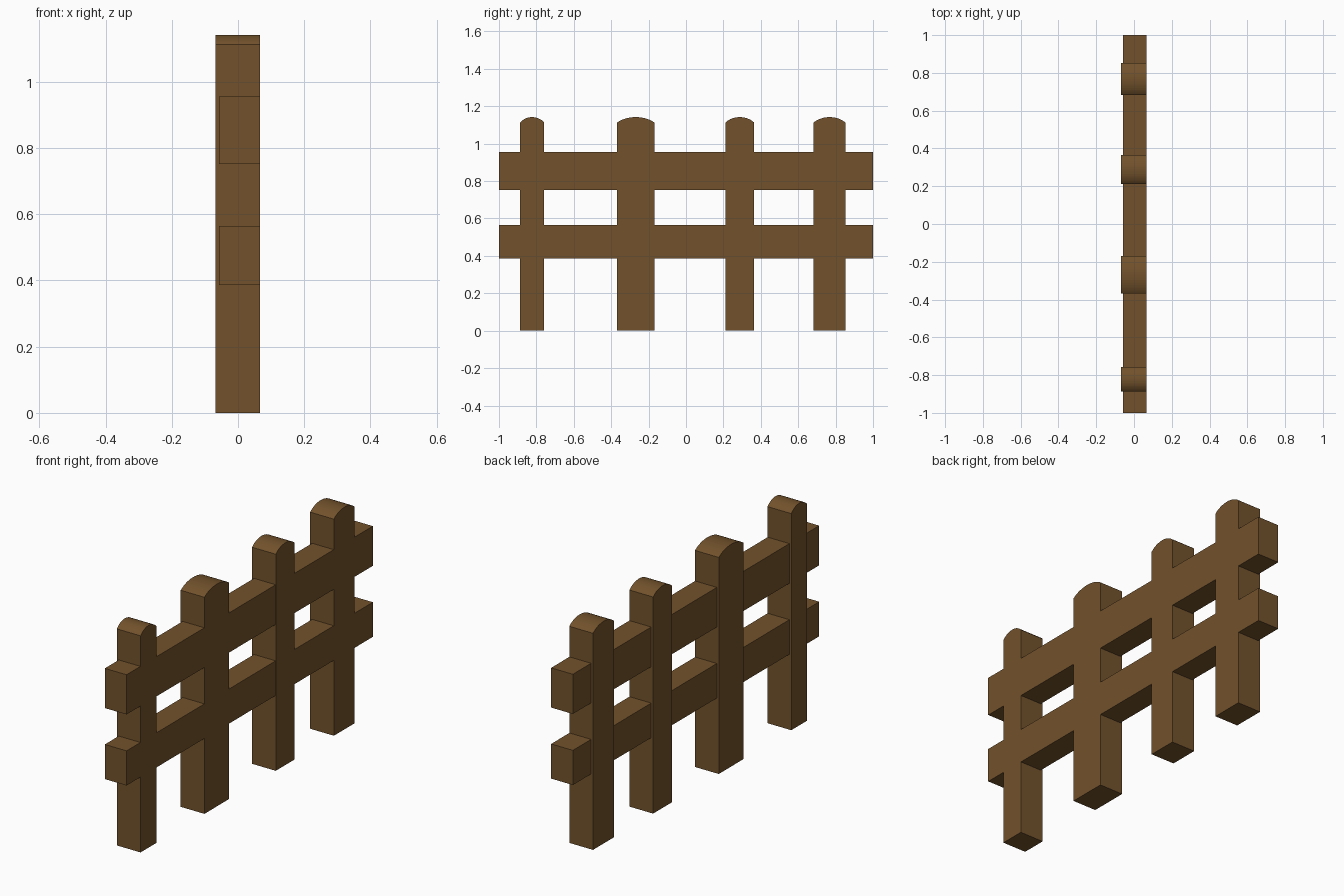
import bpy, bmesh, math

if "Cube" in bpy.data.objects:
    bpy.data.objects.remove(bpy.data.objects["Cube"])

wood = bpy.data.materials.new("brown_wood")
wood.diffuse_color = (0.17, 0.085, 0.025, 1)
wood.use_nodes = True
wood.node_tree.nodes["Principled BSDF"].inputs["Base Color"].default_value = wood.diffuse_color


def extrude_x(name, profile, x0, x1):
    """Solid from a (y, z) outline, extruded from x0 to x1."""
    bm = bmesh.new()
    face = bm.faces.new([bm.verts.new((x0, y, z)) for y, z in profile])
    ext = bmesh.ops.extrude_face_region(bm, geom=[face])
    verts = [v for v in ext["geom"] if isinstance(v, bmesh.types.BMVert)]
    bmesh.ops.translate(bm, verts=verts, vec=(x1 - x0, 0, 0))
    bmesh.ops.recalc_face_normals(bm, faces=bm.faces)
    mesh = bpy.data.meshes.new(name)
    bm.to_mesh(mesh)
    bm.free()
    mesh.materials.append(wood)
    obj = bpy.data.objects.new(name, mesh)
    bpy.context.collection.objects.link(obj)
    return obj


def post_profile(y0, y1, shoulder=1.113, top=1.142, half_angle=math.radians(50), steps=16):
    """Straight sides with a shallow arched top."""
    mid, half = (y0 + y1) / 2, (y1 - y0) / 2
    pts = [(y0, 0), (y1, 0)]
    for i in range(steps + 1):
        a = half_angle * (1 - 2 * i / steps)
        rise = (math.cos(a) - math.cos(half_angle)) / (1 - math.cos(half_angle))
        pts.append((mid + half * math.sin(a) / math.sin(half_angle),
                    shoulder + (top - shoulder) * rise))
    return pts


# Four posts of uneven width
posts = [(-0.887, -0.758), (-0.368, -0.169), (0.211, 0.364), (0.683, 0.852)]
for i, (y0, y1) in enumerate(posts, 1):
    extrude_x(f"post_{i}", post_profile(y0, y1), -0.068, 0.067)

# Two rails, flush with the posts on +x and set back on -x
for name, z0, z1 in (("lower_rail", 0.387, 0.565), ("upper_rail", 0.752, 0.956)):
    extrude_x(name, [(-1, z0), (1, z0), (1, z1), (-1, z1)], -0.057, 0.0665)
